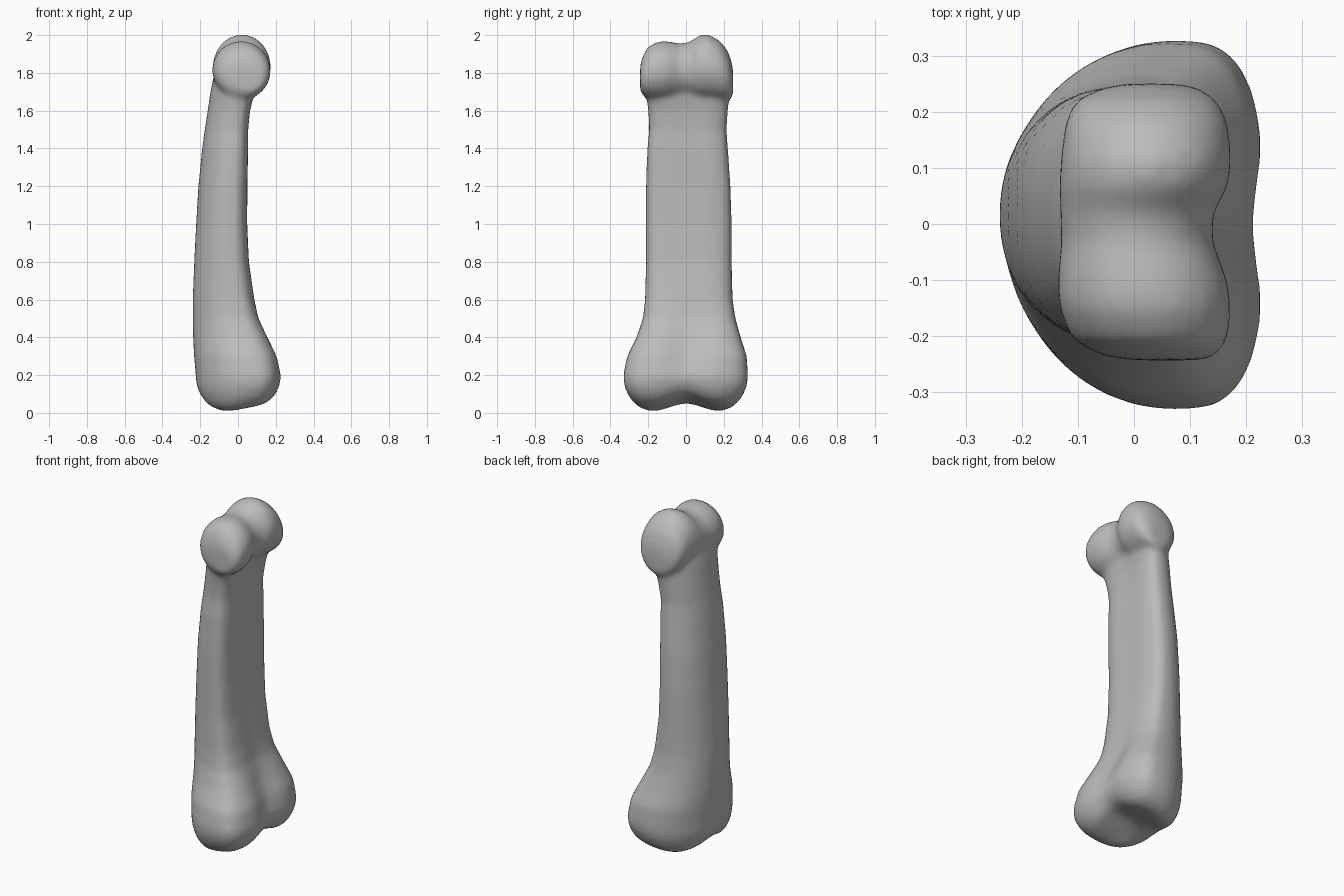
import bpy, bmesh, math
from mathutils import Vector

cube = bpy.data.objects.get("Cube")
if cube:
    bpy.data.objects.remove(cube)

SIDES = 48

mat = bpy.data.materials.new("bone grey")
mat.use_nodes = True
colour = (0.5, 0.5, 0.5, 1)
mat.diffuse_color = colour
mat.node_tree.nodes["Principled BSDF"].inputs["Base Color"].default_value = colour


def power(v, e):
    return math.copysign(abs(v) ** e, v)


def loft(bm, rings):
    """Skin a list of point rings and cap both ends."""
    loops = [[bm.verts.new(p) for p in ring] for ring in rings]
    for a, b in zip(loops, loops[1:]):
        for i in range(SIDES):
            j = (i + 1) % SIDES
            bm.faces.new((a[i], a[j], b[j], b[i]))
    for loop, ring in ((loops[0], rings[0]), (loops[-1], rings[-1])):
        hub = bm.verts.new(sum(ring, Vector()) / SIDES)
        for i in range(SIDES):
            bm.faces.new((loop[i], loop[(i + 1) % SIDES], hub))


def shaft_ring(z, x0, x1, y0, y1, notch, scale=1.0):
    """D-shaped section: domed on -x, flatter and grooved on +x."""
    xw = x0 + 0.64 * (x1 - x0)
    yc, w = (y0 + y1) / 2, (y1 - y0) / 2
    ring = []
    for i in range(SIDES):
        t = 2 * math.pi * i / SIDES
        c, s = math.cos(t), math.sin(t)
        if c > 0:
            x, y = xw + (x1 - xw) * power(c, 0.6), yc + w * power(s, 0.8)
            x -= notch * math.exp(-((y - yc) / 0.11) ** 2)
        else:
            x, y = xw + (xw - x0) * c, yc + w * power(s, 0.94)
        x, y = xw + (x - xw) * scale - 0.06 * (1 - scale), yc + (y - yc) * scale
        # hollow and tilted joint surface under the base
        fade = max(0, 1 - z / 0.2)
        lift = 0.05 * math.exp(-(y / 0.12) ** 2) + 0.2 * max(0, x + 0.06)
        ring.append(Vector((x, y, z + fade * lift)))
    return ring


# height, x range, y range, groove depth
stations = [
    (0.20, -0.224, 0.238, -0.332, 0.328, 0.025),
    (0.30, -0.233, 0.220, -0.312, 0.322, 0.04),
    (0.40, -0.238, 0.172, -0.262, 0.290, 0.035),
    (0.50, -0.240, 0.122, -0.228, 0.262, 0.02),
    (0.60, -0.240, 0.095, -0.217, 0.247, 0.01),
    (0.80, -0.232, 0.066, -0.212, 0.242, 0.01),
    (1.00, -0.222, 0.057, -0.212, 0.242, 0.01),
    (1.20, -0.210, 0.058, -0.212, 0.236, 0.01),
    (1.40, -0.190, 0.062, -0.205, 0.222, 0.01),
    (1.50, -0.176, 0.062, -0.195, 0.215, 0.01),
    (1.60, -0.161, 0.075, -0.200, 0.222, 0.015),
    (1.70, -0.146, 0.100, -0.215, 0.230, 0.02),
    (1.80, -0.125, 0.100, -0.200, 0.210, 0.02),
]
base = (-0.224, 0.238, -0.332, 0.328, 0.025)
under = [(0.0, 0.1), (0.0, 0.3), (0.0, 0.5), (0.0, 0.64), (0.02, 0.78),
         (0.06, 0.89), (0.11, 0.96), (0.15, 0.99)]

bm = bmesh.new()
loft(bm, [shaft_ring(z, *base, k) for z, k in under] + [shaft_ring(*s) for s in stations])

# grooved knuckle across the top: y, centre x, centre z, radius x, radius z
knuckle = [
    (-0.243, 0.060, 1.77, 0.06, 0.06),
    (-0.235, 0.045, 1.78, 0.105, 0.095),
    (-0.205, 0.028, 1.80, 0.140, 0.135),
    (-0.150, 0.020, 1.812, 0.154, 0.155),
    (-0.100, 0.015, 1.815, 0.152, 0.153),
    (-0.030, 0.005, 1.815, 0.135, 0.140),
    (0.020, 0.005, 1.820, 0.137, 0.144),
    (0.070, 0.018, 1.832, 0.152, 0.168),
    (0.120, 0.022, 1.834, 0.152, 0.170),
    (0.180, 0.022, 1.815, 0.146, 0.155),
    (0.220, 0.022, 1.790, 0.128, 0.130),
    (0.243, 0.030, 1.760, 0.085, 0.095),
    (0.250, 0.030, 1.745, 0.05, 0.06),
]
angles = [2 * math.pi * i / SIDES for i in range(SIDES)]
loft(bm, [[Vector((cx + rx * math.cos(t), y, cz + rz * math.sin(t))) for t in angles]
          for y, cx, cz, rx, rz in knuckle])
bmesh.ops.recalc_face_normals(bm, faces=bm.faces)

mesh = bpy.data.meshes.new("finger_bone")
bm.to_mesh(mesh)
bm.free()
mesh.materials.append(mat)
bone = bpy.data.objects.new("finger_bone", mesh)
bpy.context.collection.objects.link(bone)

# fuse shaft and knuckle into one soft surface
fuse = bone.modifiers.new("fuse", "REMESH")
fuse.mode = "VOXEL"
fuse.voxel_size = 0.016
fuse.use_smooth_shade = True
soften = bone.modifiers.new("soften", "SMOOTH")
soften.factor = 0.5
soften.iterations = 8
